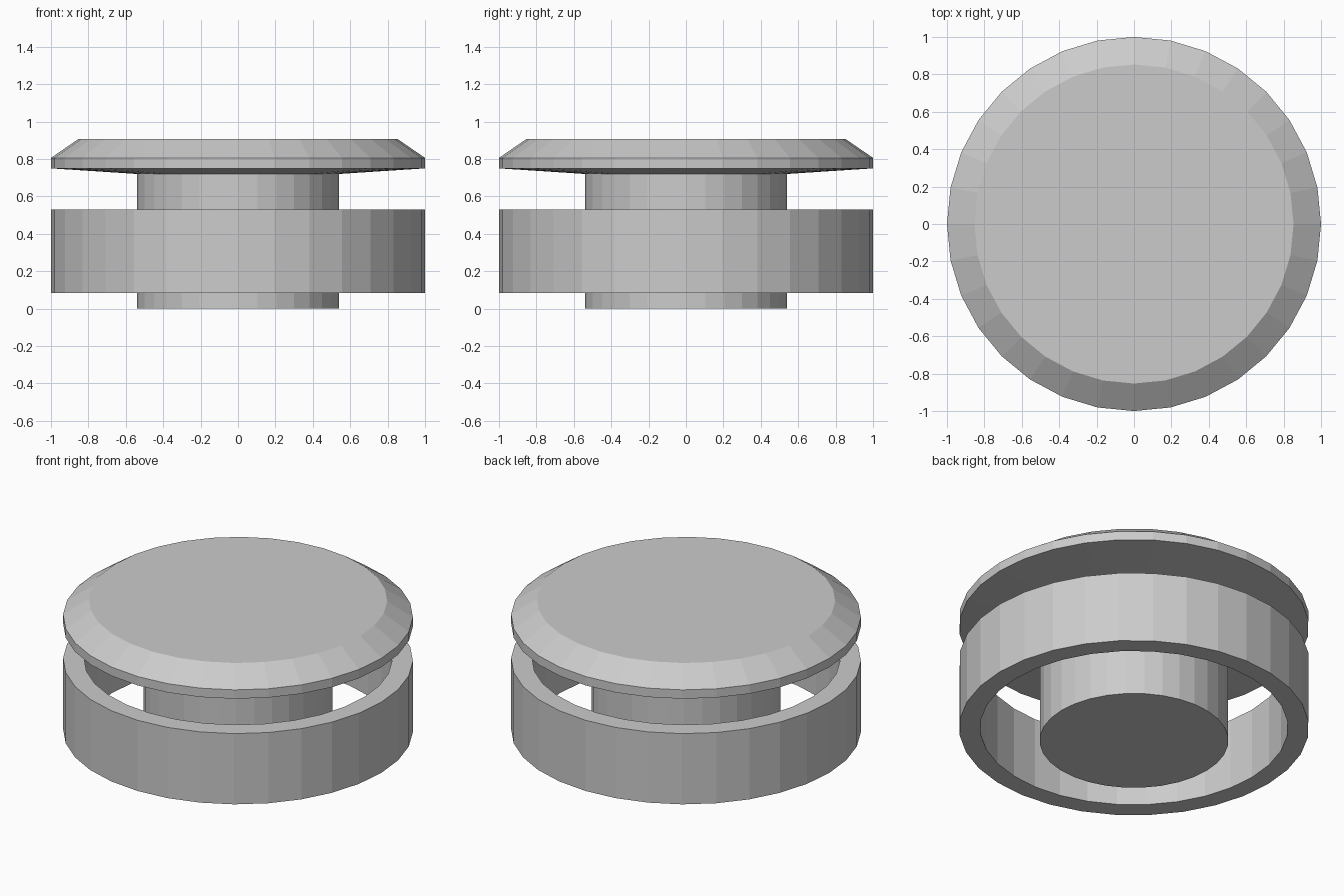
import bpy, bmesh
from math import sin, cos, pi

if "Cube" in bpy.data.objects:
    bpy.data.objects.remove(bpy.data.objects["Cube"])

SIDES = 32


def lathe(name, profile, closed=False):
    """Spin an (r, z) profile, listed bottom to top on the outside, around z."""
    bm = bmesh.new()
    rings = [[bm.verts.new((r * cos(2 * pi * i / SIDES), r * sin(2 * pi * i / SIDES), z))
              for i in range(SIDES)] for r, z in profile]
    pairs = list(zip(rings, rings[1:]))
    if closed:
        pairs.append((rings[-1], rings[0]))
    for a, b in pairs:
        for i in range(SIDES):
            j = (i + 1) % SIDES
            bm.faces.new((a[i], a[j], b[j], b[i]))
    if not closed:
        bm.faces.new(rings[0][::-1])
        bm.faces.new(rings[-1])
    bmesh.ops.recalc_face_normals(bm, faces=bm.faces)
    mesh = bpy.data.meshes.new(name)
    bm.to_mesh(mesh)
    bm.free()
    obj = bpy.data.objects.new(name, mesh)
    bpy.context.collection.objects.link(obj)
    return obj


# Central stem flaring into the bevelled cap
lathe("stem_and_cap", [(0.54, 0), (0.54, 0.72), (1, 0.75), (1, 0.806), (0.853, 0.907)])

# Loose collar ring around the stem
lathe("collar_ring", [(1, 0.084), (1, 0.53), (0.88, 0.53), (0.88, 0.084)], closed=True)
